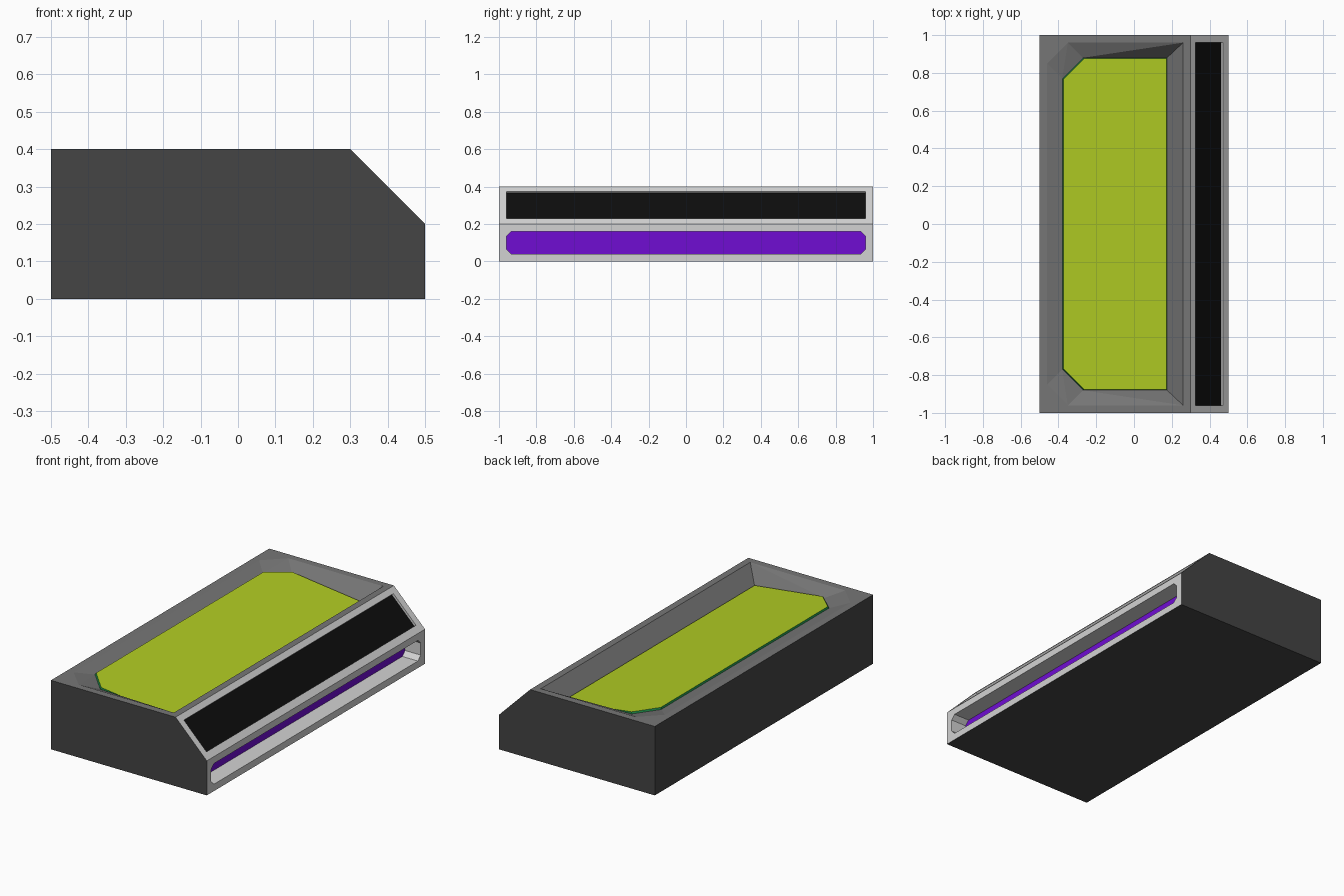
import bpy
import bmesh
from mathutils import Vector

cube = bpy.data.objects.get("Cube")
if cube:
    bpy.data.objects.remove(cube, do_unlink=True)


def make_material(name, rgb):
    mat = bpy.data.materials.new(name)
    mat.use_nodes = True
    color = (*rgb, 1.0)
    mat.diffuse_color = color
    mat.node_tree.nodes["Principled BSDF"].inputs["Base Color"].default_value = color
    return mat


MATERIALS = [
    make_material("dark_grey", (0.058, 0.058, 0.058)),
    make_material("mid_grey", (0.18, 0.18, 0.18)),
    make_material("light_grey", (0.65, 0.65, 0.65)),
    make_material("lime", (0.44, 0.61, 0.017)),
    make_material("green", (0.01, 0.2, 0.05)),
    make_material("purple", (0.16, 0.004, 0.65)),
    make_material("black", (0.004, 0.004, 0.004)),
]
DARK, MID, LIGHT, LIME, GREEN, PURPLE, BLACK = range(len(MATERIALS))


def loft(name, rings, side, first, last):
    """Closed solid through matching rings; separate colours for sides and caps."""
    bm = bmesh.new()
    loops = [[bm.verts.new(p) for p in ring] for ring in rings]
    count = len(loops[0])
    for low, high in zip(loops, loops[1:]):
        for i in range(count):
            j = (i + 1) % count
            bm.faces.new((low[i], low[j], high[j], high[i])).material_index = side
    bm.faces.new(loops[0][::-1]).material_index = first
    bm.faces.new(loops[-1]).material_index = last
    bmesh.ops.recalc_face_normals(bm, faces=bm.faces)
    mesh = bpy.data.meshes.new(name)
    bm.to_mesh(mesh)
    bm.free()
    for mat in MATERIALS:
        mesh.materials.append(mat)
    obj = bpy.data.objects.new(name, mesh)
    bpy.context.collection.objects.link(obj)
    return obj


def cut(target, cutter):
    """Carve the cutter out of the target, then discard it."""
    mod = target.modifiers.new("cut", 'BOOLEAN')
    mod.operation = 'DIFFERENCE'
    mod.solver = 'EXACT'
    mod.object = cutter
    bpy.context.view_layer.objects.active = target
    bpy.ops.object.modifier_apply(modifier=mod.name)
    bpy.data.objects.remove(cutter, do_unlink=True)


def panel_ring(left, right, y, height):
    """Rectangle with its two left corners chamfered."""
    c = 0.11
    outline = [(right, -y), (right, y), (left + c, y),
               (left, y - c), (left, c - y), (left + c, -y)]
    return [Vector((px, py, height(px))) for px, py in outline]


def floor_height(x):
    return 0.378 - 0.12 * (x + 0.38)


# Body: wedge-fronted block, coloured by face direction
profile = [(-0.5, 0), (0.5, 0), (0.5, 0.2), (0.3, 0.4), (-0.5, 0.4)]
body = loft("body", [[(x, y, z) for x, z in profile] for y in (-1, 1)], DARK, DARK, DARK)
for face in body.data.polygons:
    if face.normal.x > 0.5:
        face.material_index = LIGHT
    elif face.normal.z > 0.9:
        face.material_index = MID

# Top recess: sloping walls down to a tilted floor
recess = loft("top_recess_cutter", [
    panel_ring(-0.38, 0.175, 0.88, floor_height),
    panel_ring(-0.46, 0.26, 0.96, lambda x: 0.4),
    panel_ring(-0.46, 0.26, 0.96, lambda x: 0.5)], MID, MID, MID)
bm = bmesh.new()
bm.from_mesh(recess.data)
bmesh.ops.triangulate(bm, faces=bm.faces)
bm.to_mesh(recess.data)
bm.free()
cut(body, recess)

# Shallow black panel sunk into the slanted face
normal = Vector((1, 0, 1)).normalized()
panel = [Vector(p) for p in ((0.325, -0.96, 0.375), (0.47, -0.96, 0.23),
                             (0.47, 0.96, 0.23), (0.325, 0.96, 0.375))]
cut(body, loft("slant_panel_cutter",
               [[p + normal * d for p in panel] for d in (-0.014, 0.05)],
               LIGHT, BLACK, BLACK))

# Long side slot with a purple back
c = 0.025
slot = [(-0.96 + c, 0.04), (0.96 - c, 0.04), (0.96, 0.04 + c), (0.96, 0.16 - c),
        (0.96 - c, 0.16), (c - 0.96, 0.16), (-0.96, 0.16 - c), (-0.96, 0.04 + c)]
cut(body, loft("side_slot_cutter",
               [[(x, y, z) for y, z in slot] for x in (0.4, 0.6)],
               LIGHT, PURPLE, PURPLE))

# Lime plate with a green edge, lying on the tilted floor
loft("top_plate", [
    panel_ring(-0.38, 0.175, 0.88, lambda x: floor_height(x) - 0.002),
    panel_ring(-0.374, 0.173, 0.876, lambda x: floor_height(x) + 0.01)],
    GREEN, GREEN, LIME)
